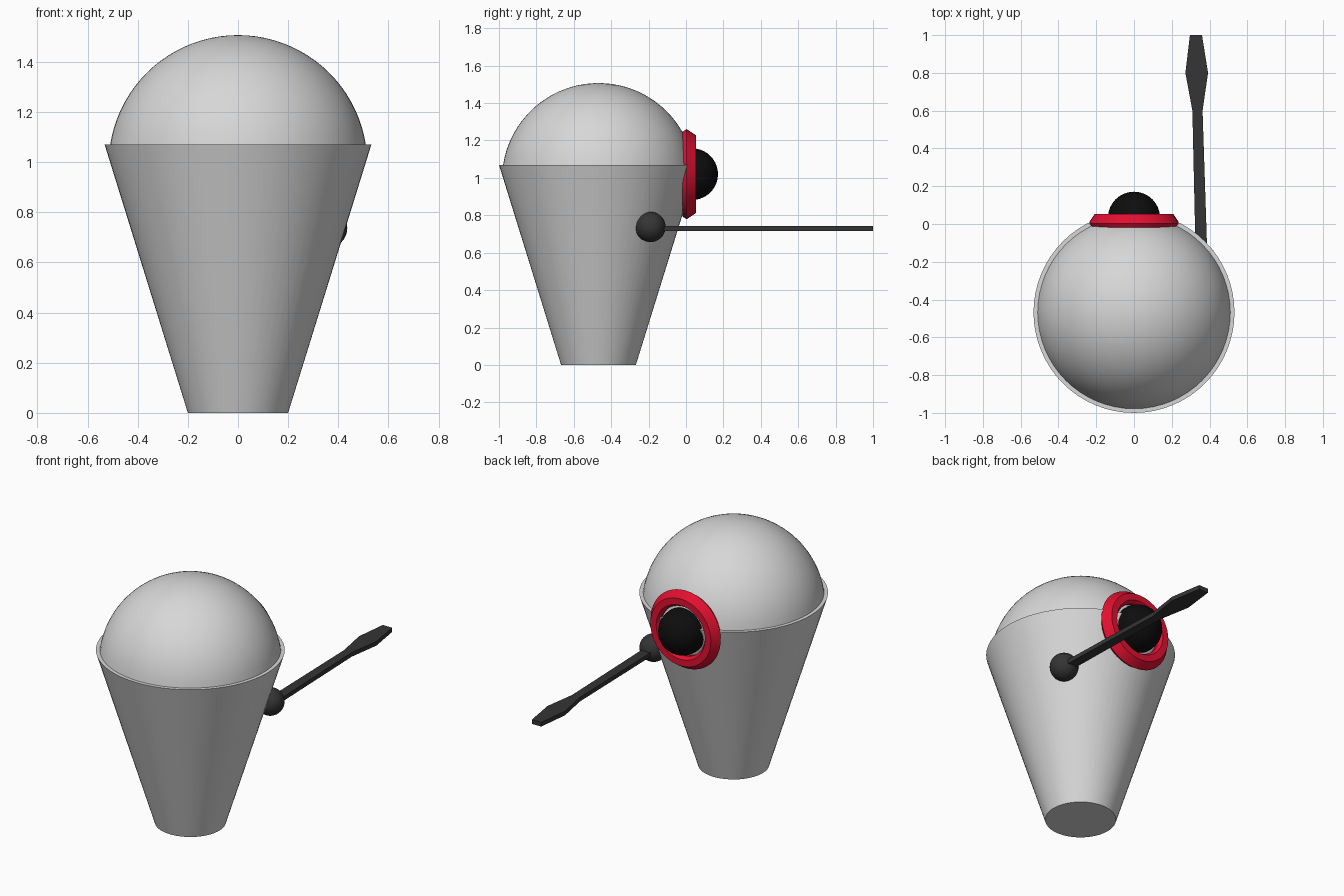
import bpy, bmesh, math

if "Cube" in bpy.data.objects:
    bpy.data.objects.remove(bpy.data.objects["Cube"])

CY = -0.468  # y of the body axis

def material(name, rgb):
    m = bpy.data.materials.new(name)
    m.diffuse_color = (*rgb, 1)
    m.use_nodes = True
    m.node_tree.nodes["Principled BSDF"].inputs["Base Color"].default_value = m.diffuse_color
    return m

white = material("light grey", (0.68, 0.68, 0.68))
red = material("red", (0.75, 0.005, 0.03))
black = material("black", (0.004, 0.004, 0.004))
dark = material("dark grey", (0.035, 0.035, 0.035))

def finish(name, bm, mat, loc=(0, 0, 0), rot=(0, 0, 0), angle=30):
    bmesh.ops.remove_doubles(bm, verts=bm.verts, dist=1e-5)
    bmesh.ops.recalc_face_normals(bm, faces=bm.faces)
    me = bpy.data.meshes.new(name)
    bm.to_mesh(me)
    bm.free()
    ob = bpy.data.objects.new(name, me)
    bpy.context.collection.objects.link(ob)
    ob.location, ob.rotation_euler = loc, rot
    me.materials.append(mat)
    bpy.ops.object.select_all(action='DESELECT')
    ob.select_set(True)
    bpy.context.view_layer.objects.active = ob
    if angle:
        bpy.ops.object.shade_smooth_by_angle(angle=math.radians(angle))
    return ob

def lathe(name, profile, mat, steps=64, closed=False, **kw):
    """Spin an (r, z) profile around z."""
    bm = bmesh.new()
    vs = [bm.verts.new((r, 0, z)) for r, z in profile]
    es = [bm.edges.new(p) for p in zip(vs, vs[1:])]
    if closed:
        es.append(bm.edges.new((vs[-1], vs[0])))
    bmesh.ops.spin(bm, geom=vs + es, cent=(0, 0, 0), axis=(0, 0, 1),
                   angle=math.tau, steps=steps)
    return finish(name, bm, mat, **kw)

def ball(name, radius, mat, loc):
    bm = bmesh.new()
    bmesh.ops.create_uvsphere(bm, u_segments=32, v_segments=20, radius=radius)
    return finish(name, bm, mat, loc=loc)

# Tapered body with a flat rim
lathe("body", [(0, 0), (0.2, 0), (0.532, 1.07), (0, 1.07)], white, loc=(0, CY, 0))

# Domed head, a spherical cap sitting just inside the rim
R, ZC = 0.516, 0.991
a0 = math.asin((1.07 - ZC) / R)
cap = [(R * math.cos(a), ZC + R * math.sin(a))
       for a in (a0 + (math.pi / 2 - a0) * i / 20 for i in range(21))]
lathe("head_dome", cap, white, loc=(0, CY, 0))

# Eye: bevelled ring facing +y with a ball in it
ring = [(0.225, -0.02), (0.241, 0.003), (0.208, 0.053),
        (0.168, 0.053), (0.152, 0.03), (0.158, -0.02)]
lathe("eye_ring", ring, red, steps=48, closed=True,
      loc=(0, 0, 1.02), rot=(-math.pi / 2, 0, 0), angle=25)
ball("eye_ball", 0.138, black, (0, 0.033, 1.02))

# Shoulder ball and flat paddle arm
ball("shoulder", 0.081, dark, (0.355, -0.19, 0.738))
stations = [(-0.19, 0.358, 0.031), (0.6, 0.336, 0.027),
            (0.8, 0.332, 0.06), (1.0, 0.328, 0.032)]  # y, x centre, half width
bm = bmesh.new()
outline = [(x - w, y) for y, x, w in stations] + \
          [(x + w, y) for y, x, w in reversed(stations)]
face = bm.faces.new([bm.verts.new((x, y, 0.717)) for x, y in outline])
ext = bmesh.ops.extrude_face_region(bm, geom=[face])
for v in ext["geom"]:
    if isinstance(v, bmesh.types.BMVert):
        v.co.z += 0.026
finish("arm", bm, dark, angle=0)
